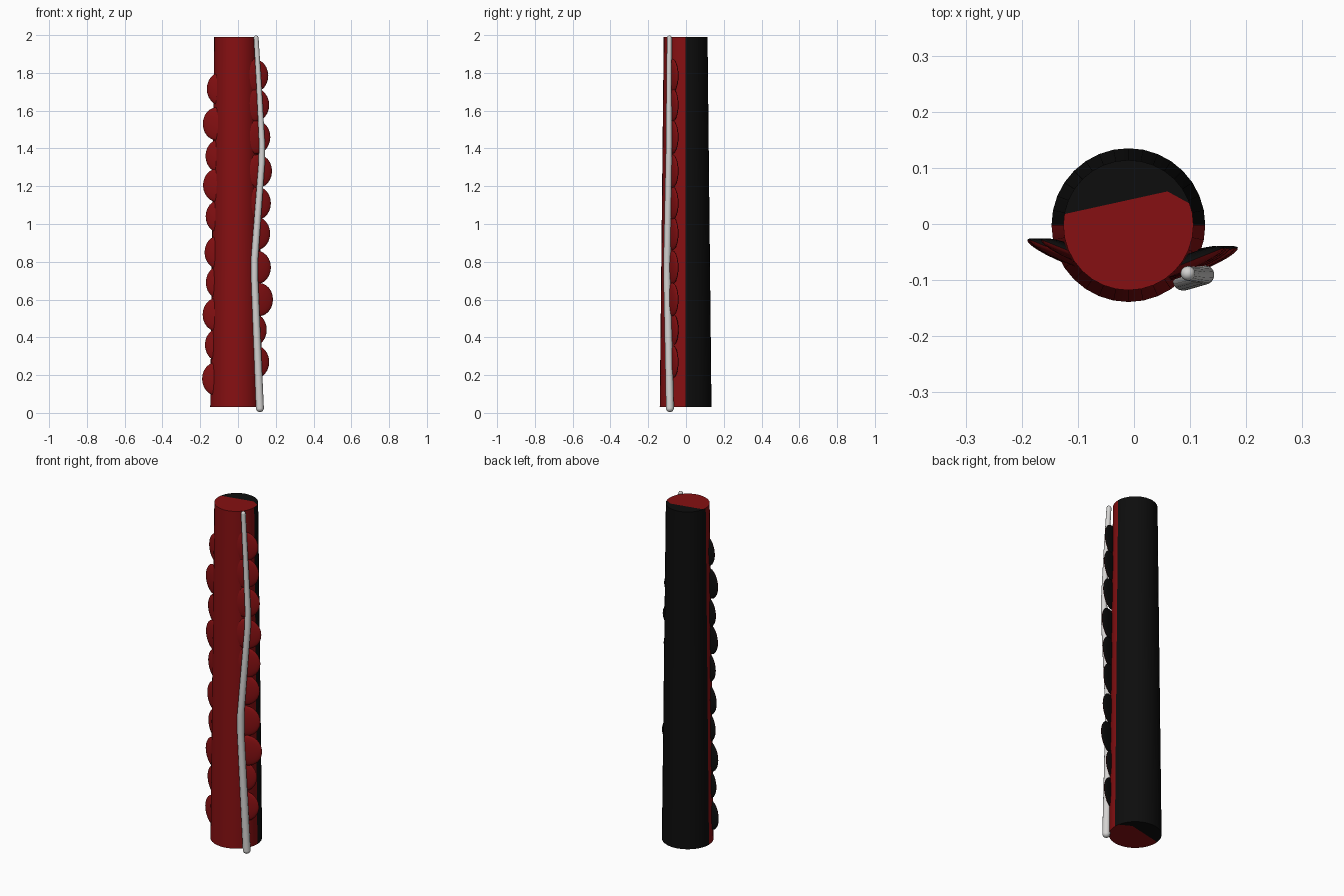
import bpy, bmesh, math
from mathutils import Vector, Matrix

if "Cube" in bpy.data.objects:
    bpy.data.objects.remove(bpy.data.objects["Cube"])


def material(name, rgb):
    m = bpy.data.materials.new(name)
    m.diffuse_color = (*rgb, 1)
    m.use_nodes = True
    m.node_tree.nodes["Principled BSDF"].inputs["Base Color"].default_value = m.diffuse_color
    return m


RED = material("dark red", (0.24, 0.005, 0.006))
BLACK = material("black", (0.004, 0.004, 0.004))
WHITE = material("off white", (0.66, 0.65, 0.64))


def add_object(name, bm, mats, angle=40):
    mesh = bpy.data.meshes.new(name)
    bm.to_mesh(mesh)
    bm.free()
    for m in mats:
        mesh.materials.append(m)
    ob = bpy.data.objects.new(name, mesh)
    bpy.context.collection.objects.link(ob)
    bpy.ops.object.select_all(action='DESELECT')
    ob.select_set(True)
    bpy.context.view_layer.objects.active = ob
    bpy.ops.object.shade_smooth_by_angle(angle=math.radians(angle))
    return ob


# Tapered post: red front half, black back half
bm = bmesh.new()
bmesh.ops.create_cone(bm, cap_ends=True, segments=32, radius1=0.137, radius2=0.116,
                      depth=1.96, matrix=Matrix.Translation((-0.01, 0, 1.01)))
# Cap colour border: two cuts through the end faces
cuts = [((0, 0.047, 0), (-0.22, 1, 0)), ((0.06, 0.06, 0), (0.55, 1, 0))]
for co, no in cuts:
    caps = [f for f in bm.faces if abs(f.normal.z) > 0.9]
    geom = caps + list({e for f in caps for e in f.edges}) + list({v for f in caps for v in f.verts})
    bmesh.ops.bisect_plane(bm, geom=geom, plane_co=co, plane_no=no)
for f in bm.faces:
    c = f.calc_center_median()
    if abs(f.normal.z) > 0.9:
        f.material_index = int(any((c - Vector(co)).dot(Vector(no)) > 0 for co, no in cuts))
    else:
        f.material_index = int(f.normal.y > 0)
for v in bm.verts:
    v.co.y -= 0.002
add_object("post", bm, [RED, BLACK])

# Flat lens-shaped scales down each side: (height, outer x)
left = [(0.18, 0.19), (0.36, 0.175), (0.52, 0.187), (0.69, 0.17), (0.85, 0.177),
        (1.04, 0.171), (1.205, 0.185), (1.36, 0.172), (1.53, 0.186), (1.715, 0.165)]
right = [(0.27, 0.165), (0.44, 0.152), (0.60, 0.185), (0.77, 0.174), (0.95, 0.17),
         (1.11, 0.174), (1.28, 0.18), (1.46, 0.171), (1.63, 0.165), (1.785, 0.16)]
for side, word, rows, y in ((-1, "left", left, -0.058), (1, "right", right, -0.072)):
    for i, (z, outer) in enumerate(rows):
        bm = bmesh.new()
        bmesh.ops.create_uvsphere(bm, u_segments=24, v_segments=12, radius=1)
        bmesh.ops.rotate(bm, verts=bm.verts, matrix=Matrix.Rotation(math.pi / 2, 3, 'X'))
        for f in bm.faces:
            f.material_index = int(f.calc_center_median().y > 0)
        bmesh.ops.scale(bm, verts=bm.verts, vec=(0.08, 0.014, 0.088))
        place = (Matrix.Translation((side * (outer - 0.074), y, z))
                 @ Matrix.Rotation(side * math.radians(22), 4, 'Z'))
        bmesh.ops.transform(bm, verts=bm.verts, matrix=place)
        add_object(f"{word}_scale_{i + 1}", bm, [RED, BLACK], 60)

# Bent tapering rod along the front right, with rounded ends
path = [(0.116, -0.085, 0.025, 0.021), (0.1, -0.093, 0.4, 0.02), (0.088, -0.1, 0.7, 0.019),
        (0.088, -0.1, 0.82, 0.019), (0.126, -0.091, 1.33, 0.017), (0.127, -0.09, 1.43, 0.016),
        (0.112, -0.09, 1.72, 0.014), (0.096, -0.088, 1.985, 0.013)]
bm = bmesh.new()
SIDES = 16
rings = []
for x, y, z, r in path:
    rings.append([bm.verts.new((x + r * math.cos(a), y + r * math.sin(a), z))
                  for a in (2 * math.pi * k / SIDES for k in range(SIDES))])
for a, b in zip(rings, rings[1:]):
    for k in range(SIDES):
        n = (k + 1) % SIDES
        bm.faces.new((a[k], a[n], b[n], b[k]))
for x, y, z, r in (path[0], path[-1]):
    bmesh.ops.create_uvsphere(bm, u_segments=SIDES, v_segments=8, radius=r,
                              matrix=Matrix.Translation((x, y, z)))
add_object("rod", bm, [WHITE], 60)
